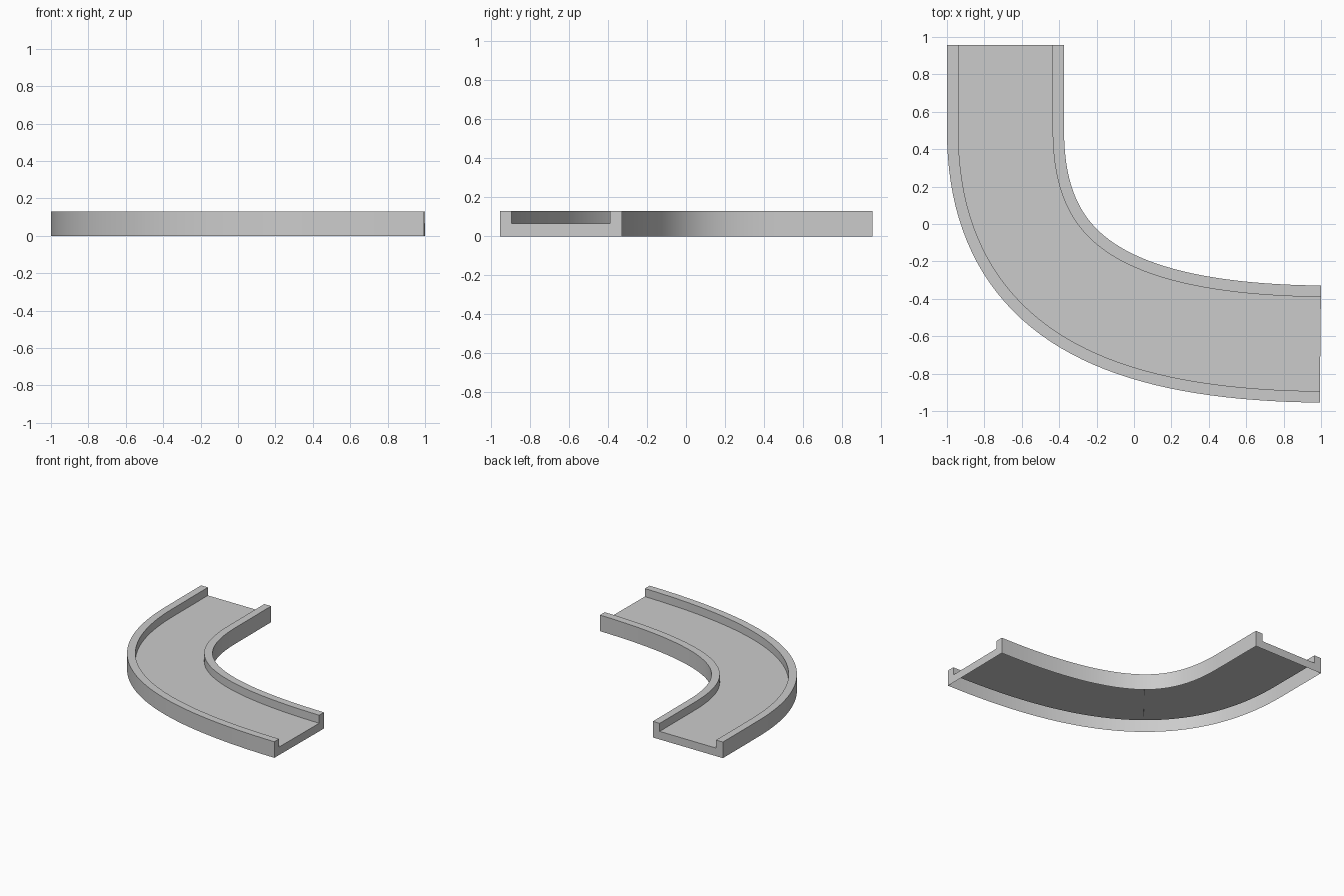
import bpy, bmesh, math
from mathutils import Vector
from mathutils.geometry import interpolate_bezier

if "Cube" in bpy.data.objects:
    bpy.data.objects.remove(bpy.data.objects["Cube"])

HALF, WALL, HEIGHT, FLOOR = 0.313, 0.061, 0.13, 0.065

# Centre line: short straight run, then one long bend
bend = interpolate_bezier(Vector((-0.687, 0.5)), Vector((-0.687, -0.3)),
                          Vector((-0.15, -0.63)), Vector((0.9965, -0.642)), 41)
path = [Vector((-0.687, 0.957))] + [Vector(p[:2]) for p in bend]

# Trough cross-section (offset from centre line, height); underside is open
profile = [(-HALF, 0), (-HALF, HEIGHT), (-HALF + WALL, HEIGHT), (-HALF + WALL, FLOOR),
           (HALF - WALL, FLOOR), (HALF - WALL, HEIGHT), (HALF, HEIGHT), (HALF, 0)]


def section(bm, i):
    if i == 0:
        t = Vector((0, -1))
    elif i == len(path) - 1:
        t = Vector((1, -0.0105)).normalized()
    else:
        t = ((path[i] - path[i - 1]).normalized() + (path[i + 1] - path[i]).normalized()).normalized()
    n = Vector((-t.y, t.x))
    return [bm.verts.new((path[i].x + n.x * s, path[i].y + n.y * s, z)) for s, z in profile]


def finish(bm, name):
    mesh = bpy.data.meshes.new(name)
    bm.to_mesh(mesh)
    bm.free()
    obj = bpy.data.objects.new(name, mesh)
    bpy.context.collection.objects.link(obj)
    return obj


# Curved trough with closed ends
bm = bmesh.new()
rings = [section(bm, i) for i in range(len(path))]
for a, b in zip(rings, rings[1:]):
    for k in range(len(profile) - 1):
        bm.faces.new((a[k], b[k], b[k + 1], a[k + 1]))
bm.faces.new(rings[0])
bm.faces.new(rings[-1][::-1])
trough = finish(bm, "curved_trough")
bpy.ops.object.select_all(action='DESELECT')
trough.select_set(True)
bpy.context.view_layer.objects.active = trough
bpy.ops.object.shade_smooth_by_angle(angle=math.radians(30))

# Inner divider under the floor at the middle of the bend
middle = min(range(1, len(path) - 1), key=lambda i: abs(path[i].y - path[i].x - 0.05))
bm = bmesh.new()
bm.faces.new(section(bm, middle))
finish(bm, "middle_divider")
